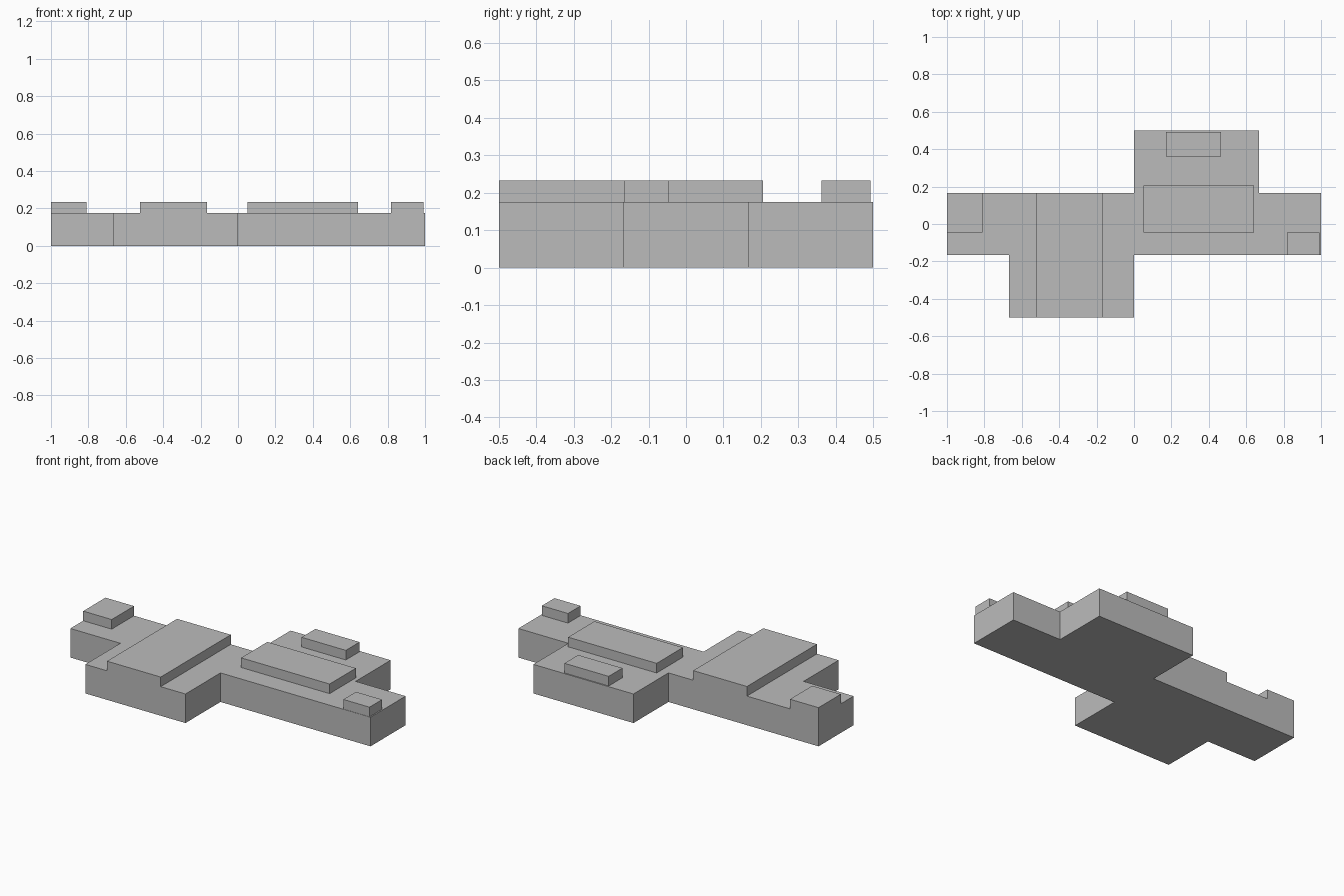
import bpy
import bmesh

cube = bpy.data.objects.get("Cube")
if cube:
    bpy.data.objects.remove(cube, do_unlink=True)

grey = bpy.data.materials.new("plain grey")
grey.use_nodes = True
colour = (0.5, 0.5, 0.5, 1)
grey.diffuse_color = colour
grey.node_tree.nodes["Principled BSDF"].inputs["Base Color"].default_value = colour

BASE_TOP, ROOF_TOP = 0.175, 0.233


def prism(name, outline, z0, z1):
    """Extrude a flat outline upward into a closed solid."""
    bm = bmesh.new()
    face = bm.faces.new([bm.verts.new((x, y, z0)) for x, y in outline])
    up = bmesh.ops.extrude_face_region(bm, geom=[face], use_keep_orig=True)
    verts = [g for g in up["geom"] if isinstance(g, bmesh.types.BMVert)]
    bmesh.ops.translate(bm, verts=verts, vec=(0, 0, z1 - z0))
    bmesh.ops.recalc_face_normals(bm, faces=bm.faces)
    mesh = bpy.data.meshes.new(name)
    bm.to_mesh(mesh)
    bm.free()
    mesh.materials.append(grey)
    obj = bpy.data.objects.new(name, mesh)
    bpy.context.collection.objects.link(obj)


# Base: long strip with offset wings; the outline is point-symmetric
half = [(-1, 0.167), (-1, -0.167), (-0.667, -0.167),
        (-0.667, -0.5), (0, -0.5), (0, -0.167)]
prism("base", half + [(-x, -y) for x, y in half], 0, BASE_TOP)

# Raised slabs on the base: x range, y range
slabs = {
    "right_end_slab": (-1, -0.81, -0.045, 0.167),
    "front_wing_slab": (-0.523, -0.165, -0.5, 0.167),
    "centre_slab": (0.052, 0.642, -0.045, 0.205),
    "back_wing_slab": (0.17, 0.465, 0.362, 0.493),
    "left_end_slab": (0.818, 0.992, -0.165, -0.045),
}
for name, (x0, x1, y0, y1) in slabs.items():
    prism(name, [(x0, y0), (x1, y0), (x1, y1), (x0, y1)], BASE_TOP, ROOF_TOP)
